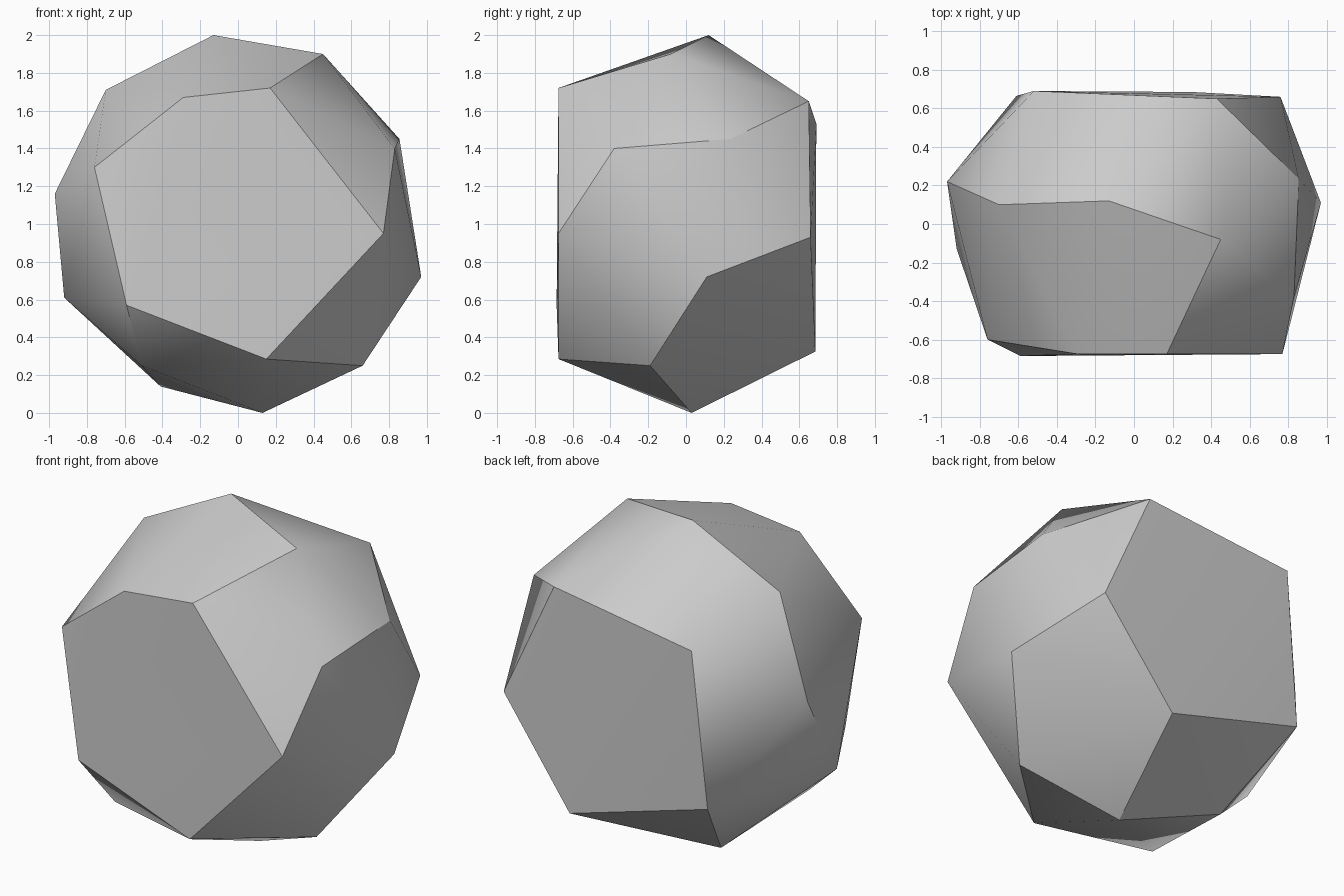
import bpy
import bmesh
import math

cube = bpy.data.objects.get("Cube")
if cube:
    bpy.data.objects.remove(cube, do_unlink=True)

# Corner points of the faceted stone, grouped by region
FRONT = [(0.17, -0.675, 1.72), (-0.29, -0.675, 1.67), (-0.76, -0.60, 1.30),
         (-0.59, -0.685, 0.57), (0.15, -0.675, 0.285), (0.77, -0.675, 0.95)]
BACK = [(0.43, 0.65, 1.65), (-0.52, 0.69, 1.53), (-0.61, 0.665, 0.585),
        (0.30, 0.685, 0.325), (0.76, 0.66, 0.93)]
TOP = [(-0.13, 0.12, 2.0), (0.45, -0.08, 1.90), (-0.70, 0.10, 1.71)]
SIDES = [(-0.97, 0.22, 1.16), (-0.92, -0.13, 0.61), (0.97, 0.11, 0.72),
         (0.855, 0.235, 1.45), (0.83, -0.38, 1.40)]
BOTTOM = [(0.13, 0.03, 0.0), (0.66, -0.19, 0.25),
          (-0.41, 0.25, 0.14), (-0.51, -0.45, 0.25)]

# Wrap the corners in a convex shell and merge nearly flat facets
bm = bmesh.new()
for corner in FRONT + BACK + TOP + SIDES + BOTTOM:
    bm.verts.new(corner)
bmesh.ops.convex_hull(bm, input=bm.verts[:])
bmesh.ops.dissolve_limit(bm, angle_limit=math.radians(2),
                         verts=bm.verts[:], edges=bm.edges[:])
bmesh.ops.recalc_face_normals(bm, faces=bm.faces[:])
mesh = bpy.data.meshes.new("faceted_stone")
bm.to_mesh(mesh)
bm.free()

stone = bpy.data.objects.new("faceted_stone", mesh)
bpy.context.collection.objects.link(stone)

# Plain grey stone
grey = bpy.data.materials.new("stone_grey")
grey.use_nodes = True
colour = (0.6, 0.6, 0.6, 1.0)
grey.diffuse_color = colour
grey.node_tree.nodes["Principled BSDF"].inputs["Base Color"].default_value = colour
mesh.materials.append(grey)

# Soft shading across shallow creases, crisp main edges
bpy.ops.object.select_all(action='DESELECT')
stone.select_set(True)
bpy.context.view_layer.objects.active = stone
bpy.ops.object.shade_smooth_by_angle(angle=math.radians(30))
